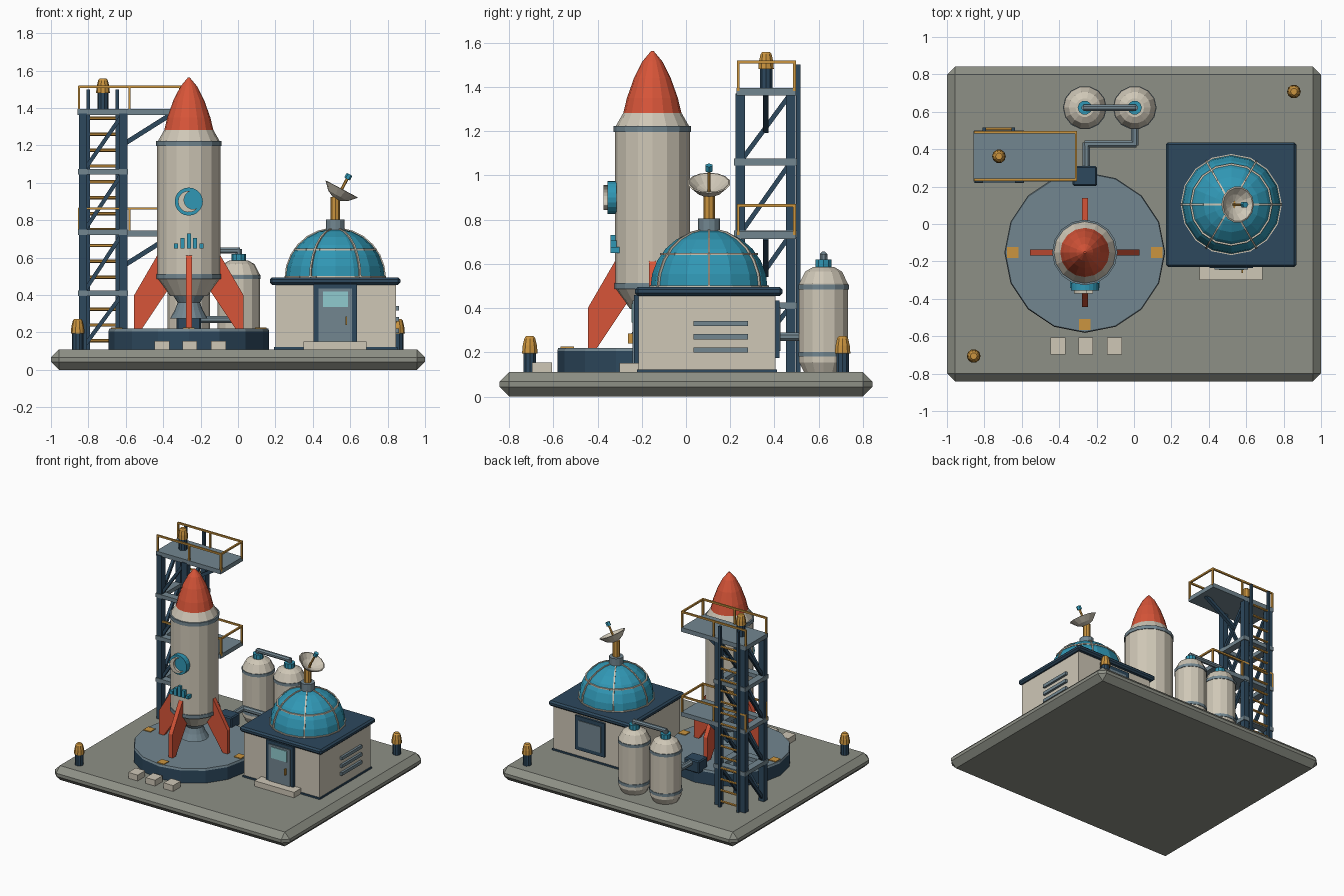
import bpy, bmesh
from math import sin, cos, pi, radians
from mathutils import Vector, Matrix

if "Cube" in bpy.data.objects:
    bpy.data.objects.remove(bpy.data.objects["Cube"])

def mat(name, r, g, b):
    m = bpy.data.materials.new(name)
    m.diffuse_color = (r, g, b, 1)
    m.use_nodes = True
    m.node_tree.nodes["Principled BSDF"].inputs["Base Color"].default_value = m.diffuse_color
    return m

NAVY = mat("navy", .026, .065, .11)
STEEL = mat("steel", .17, .24, .28)
CREAM = mat("cream", .62, .57, .47)
RED = mat("red", .68, .09, .04)
TEAL = mat("teal", .03, .31, .46)
GOLD = mat("gold", .6, .3, .05)
STONE = mat("concrete", .27, .28, .24)
GLASS = mat("glass", .28, .6, .62)

def finish(name, bm, m):
    bmesh.ops.recalc_face_normals(bm, faces=bm.faces)
    me = bpy.data.meshes.new(name)
    bm.to_mesh(me)
    bm.free()
    me.materials.append(m)
    ob = bpy.data.objects.new(name, me)
    bpy.context.collection.objects.link(ob)
    return ob

def box(name, x, y, z, m, bevel=0):
    """Box from (min, max) ranges on each axis."""
    bm = bmesh.new()
    size = [r[1] - r[0] for r in (x, y, z)]
    mid = [(r[0] + r[1]) / 2 for r in (x, y, z)]
    bmesh.ops.create_cube(bm, size=1, matrix=Matrix.Translation(mid) @ Matrix.Diagonal((*size, 1)))
    if bevel:
        bmesh.ops.bevel(bm, geom=bm.edges[:], offset=bevel, segments=1, affect='EDGES')
    return finish(name, bm, m)

def add_lathe(bm, profile, n, M, phase=0):
    """Revolve (radius, height) points around the z axis of M, with capped ends."""
    rings = []
    for r, z in profile:
        rings.append([bm.verts.new(M @ Vector((r * cos(phase + 2 * pi * i / n), r * sin(phase + 2 * pi * i / n), z)))
                      for i in range(n)])
    for a, b in zip(rings, rings[1:]):
        for i in range(n):
            j = (i + 1) % n
            bm.faces.new((a[i], a[j], b[j], b[i]))
    bm.faces.new(rings[0])
    bm.faces.new(rings[-1])

def lathe(name, profile, at, m, n=16, rot=None):
    bm = bmesh.new()
    M = Matrix.Translation(at)
    add_lathe(bm, profile, n, M @ rot if rot else M)
    return finish(name, bm, m)

def tube(name, paths, r, m, n=8):
    """Straight rods along each path; n=4 gives square beams."""
    bm = bmesh.new()
    for path in paths:
        for a, b in zip(path, path[1:]):
            a, b = Vector(a), Vector(b)
            d = b - a
            e = r * .4
            M = Matrix.Translation(a) @ d.to_track_quat('Z', 'Y').to_matrix().to_4x4()
            add_lathe(bm, [(r, -e), (r, d.length + e)], n, M, pi / n)
    return finish(name, bm, m)

def prism(name, pts, depth, M, m):
    """Extrude an XZ outline along y by +-depth/2."""
    bm = bmesh.new()
    f = bm.faces.new([bm.verts.new(M @ Vector((x, -depth / 2, z))) for x, z in pts])
    new = bmesh.ops.extrude_face_region(bm, geom=[f])['geom']
    shift = M.to_3x3() @ Vector((0, depth, 0))
    bmesh.ops.translate(bm, vec=shift, verts=[v for v in new if isinstance(v, bmesh.types.BMVert)])
    return finish(name, bm, m)

# Ground slab, launch pad, pad markers and stepping blocks
box("base_slab", (-1, 1), (-.842, .842), (0, .11), STONE, .043)
RX, RY = -.263, -.152
lathe("pad_body", [(.43, .1), (.43, .205)], (RX, RY, 0), NAVY)
lathe("pad_top", [(.43, .205), (.425, .22)], (RX, RY, 0), STEEL)
for i, (dx, dy) in enumerate([(-.385, 0), (.385, 0), (0, -.385)]):
    x, y = RX + dx, RY + dy
    box(f"pad_marker_{i}", (x - .03, x + .03), (y - .03, y + .03), (.215, .226), GOLD)
for i, x in enumerate((-.406, -.258, -.104)):
    box(f"step_block_{i}", (x - .04, x + .04), (-.697, -.606), (.105, .155), CREAM)

# Rocket
at = (RX, RY, 0)
lathe("rocket_body", [(.1, .395), (.17, .49), (.17, 1.215), (.13, 1.285)], at, CREAM)
lathe("rocket_nose", [(.132, 1.28), (.115, 1.35), (.083, 1.44), (.045, 1.515), (.006, 1.562)], at, RED)
for i, z in enumerate((.487, 1.197)):
    lathe(f"rocket_band_{i}", [(.175, z), (.175, z + .027)], at, STEEL)
lathe("rocket_nozzle", [(.085, .4), (.06, .36), (.075, .32), (.1, .275), (.08, .275), (.045, .35)], at, STEEL)
for i in range(4):
    M = Matrix.Translation(at) @ Matrix.Rotation(i * pi / 2, 4, 'Z')
    prism(f"rocket_fin_{i}", [(.155, .62), (.17, .61), (.292, .4), (.292, .22), (.25, .22), (.11, .43)], .032, M, RED)

# Round emblem with crescent, and bar motif below it
face = Matrix.Translation((RX, -.34, .9))
lathe("emblem_disc", [(.075, 0), (.075, .04)], (RX, -.315, .9), TEAL, 20, Matrix.Rotation(pi / 2, 4, 'X'))
d = radians(20)
outer = [(.058 * cos(d + radians(59 + 242 * k / 12)), .058 * sin(d + radians(59 + 242 * k / 12))) for k in range(13)]
inner = [(.026 * cos(d) + .05 * cos(d + radians(t)), .026 * sin(d) + .05 * sin(d + radians(t)))
         for t in [270 - 180 * k / 10 for k in range(1, 10)]]
prism("emblem_crescent", outer + inner, .025, Matrix.Translation((RX, -.36, .9)), CREAM)
for i, h in enumerate((.025, .055, .08, .055, .025)):
    x = RX + (i - 2) * .034
    box(f"motif_bar_{i}", (x - .011, x + .011), (-.342, -.29), (.65, .65 + h), TEAL)

# Control building
box("building_walls", (.2, .845), (-.215, .405), (.11, .47), CREAM)
box("building_plinth", (.193, .852), (-.222, .412), (.1, .122), NAVY)
box("building_roof", (.17, .868), (-.23, .437), (.455, .495), NAVY, .012)
box("entry_step", (.35, .687), (-.3, -.2), (.1, .152), CREAM)
box("door_frame", (.405, .635), (-.236, -.2), (.12, .46), NAVY)
box("door_panel", (.43, .61), (-.242, -.2), (.15, .435), STEEL)
box("door_window", (.455, .587), (-.247, -.2), (.335, .42), GLASS)
box("door_handle", (.574, .584), (-.262, -.24), (.24, .285), GOLD)
box("back_window_frame", (.4, .65), (.39, .422), (.175, .435), NAVY)
box("back_window_pane", (.43, .62), (.39, .428), (.205, .405), STEEL)
for i, z in enumerate((.21, .27, .33)):
    box(f"side_vent_{i}", (.83, .862), (.035, .28), (z - .012, z + .012), STEEL)

# Dome with ribs
DX, DY, DZ, DR = .52, .104, .49, .265
arc = [(DR * cos(a), DR * sin(a)) for a in [radians(k * 14) for k in range(7)]]
lathe("dome", arc, (DX, DY, DZ), TEAL)
ribs = []
for k in range(6):
    a = k * pi / 3
    ribs.append([(DX + 1.005 * r * cos(a), DY + 1.005 * r * sin(a), DZ + 1.005 * z) for r, z in arc])
for t in (0.03, .62):
    R = DR * 1.002
    ribs.append([(DX + R * cos(t) * cos(k * pi / 8), DY + R * cos(t) * sin(k * pi / 8), DZ + R * sin(t))
                 for k in range(17)])
tube("dome_ribs", ribs, .007, CREAM, 4)

# Dish antenna on the dome
lathe("dish_mount", [(.05, .745), (.05, .805)], (DX, DY, 0), STEEL, 12)
lathe("dish_post", [(.026, .8), (.026, .925)], (DX, DY, 0), GOLD, 8)
tilt = Matrix.Rotation(radians(28), 4, 'Y')
base = Vector((DX + .006, DY, .913))
lathe("dish_bowl", [(.02, 0), (.06, .02), (.098, .06), (.09, .062), (.055, .03), (.015, .014)], base, CREAM, 14, tilt)
axis = tilt.to_3x3() @ Vector((0, 0, 1))
tube("dish_rod", [[base, base + axis * .135]], .008, GOLD, 6)
lathe("dish_feed", [(.017, .122), (.017, .15)], base, TEAL, 6, tilt)

# Fuel tanks and pipes
TY = .622
for i, x in enumerate((-.263, .004)):
    lathe(f"tank_{i}", [(.085, .1), (.113, .155), (.113, .51), (.085, .565), (.05, .585)], (x, TY, 0), CREAM, 14)
    for j, z in enumerate((.18, .485)):
        lathe(f"tank_band_{i}_{j}", [(.117, z), (.117, z + .022)], (x, TY, 0), STEEL, 14)
    lathe(f"tank_cap_{i}", [(.038, .58), (.038, .62)], (x, TY, 0), TEAL, 10)
tube("tank_link_pipe", [[(-.263, TY, .6), (-.263, TY, .638), (.004, TY, .638), (.004, TY, .6)]], .018, STEEL)
tube("feed_pipe", [[(.004, .58, .27), (.004, .428, .27), (-.255, .428, .27), (-.255, .25, .27)]], .021, STEEL)
box("pipe_junction", (-.328, -.198), (.203, .31), (.2, .295), NAVY, .008)

# Gantry tower: posts, level frames and diagonal braces
X0, X1, Y0, Y1 = -.828, -.614, .245, .474
for i, (x, y) in enumerate([(X0, Y0), (X1, Y0), (X0, Y1), (X1, Y1)]):
    box(f"tower_post_{i}", (x - .022, x + .022), (y - .022, y + .022), (.1, 1.37), NAVY)
for i, z in enumerate((.41, .735, 1.06)):
    for j, y in enumerate((Y0, Y1)):
        box(f"tower_beam_x_{i}_{j}", (X0 - .027, X1 + .027), (y - .027, y + .027), (z - .015, z + .015), STEEL)
    for j, x in enumerate((X0, X1)):
        box(f"tower_beam_y_{i}_{j}", (x - .027, x + .027), (Y0, Y1), (z - .015, z + .015), STEEL)
braces = []
for z0, z1 in zip((.12, .41, .735, 1.06), (.41, .735, 1.06, 1.37)):
    braces += [[(x, Y0, z0), (x, Y1, z1)] for x in (X0, X1)]
    braces += [[(X0, Y0, z0), (X1, Y0, z1)]]
tube("tower_braces", braces, .015, NAVY, 4)

# Platforms with rails and support struts
XE = -.31
for name, xs, z in (("mid", -.64, .745), ("top", -.857, 1.395)):
    box(f"{name}_platform", (xs, XE + .003), (.228, .497), (z - .033, z), STEEL)
    tube(f"{name}_strut", [[(X1, .36, z - .19), (-.36, .36, z - .03)]], .018, NAVY, 4)
    a, b, zt = .236, .49, z + .118
    rails = [[(-.85, a, zt), (XE, a, zt), (XE, b, zt), (-.85, b, zt)]]
    rails += [[(x, y, z - .01), (x, y, zt)] for x in (-.85, -.58, XE) for y in (a, b)]
    tube(f"{name}_rail", rails, .009, GOLD, 4)

# Ladder on the back of the tower
for i, x in enumerate((-.8, -.645)):
    box(f"ladder_rail_{i}", (x - .009, x + .009), (.498, .517), (.1, 1.5), NAVY)
tube("ladder_rungs", [[(-.8, .507, .155 + .085 * k), (-.645, .507, .155 + .085 * k)] for k in range(15)], .009, GOLD, 6)

# Beacons: tower top and two slab corners
for name, x, y, z in (("tower", -.722, .362, 1.39), ("right", .855, .708, .105), ("left", -.857, -.706, .105)):
    lathe(f"{name}_beacon_post", [(.03, z), (.03, z + .1)], (x, y, 0), NAVY, 10)
    lathe(f"{name}_beacon_lamp", [(.037, z + .09), (.034, z + .125), (.026, z + .158), (.018, z + .168)], (x, y, 0), GOLD, 10)
